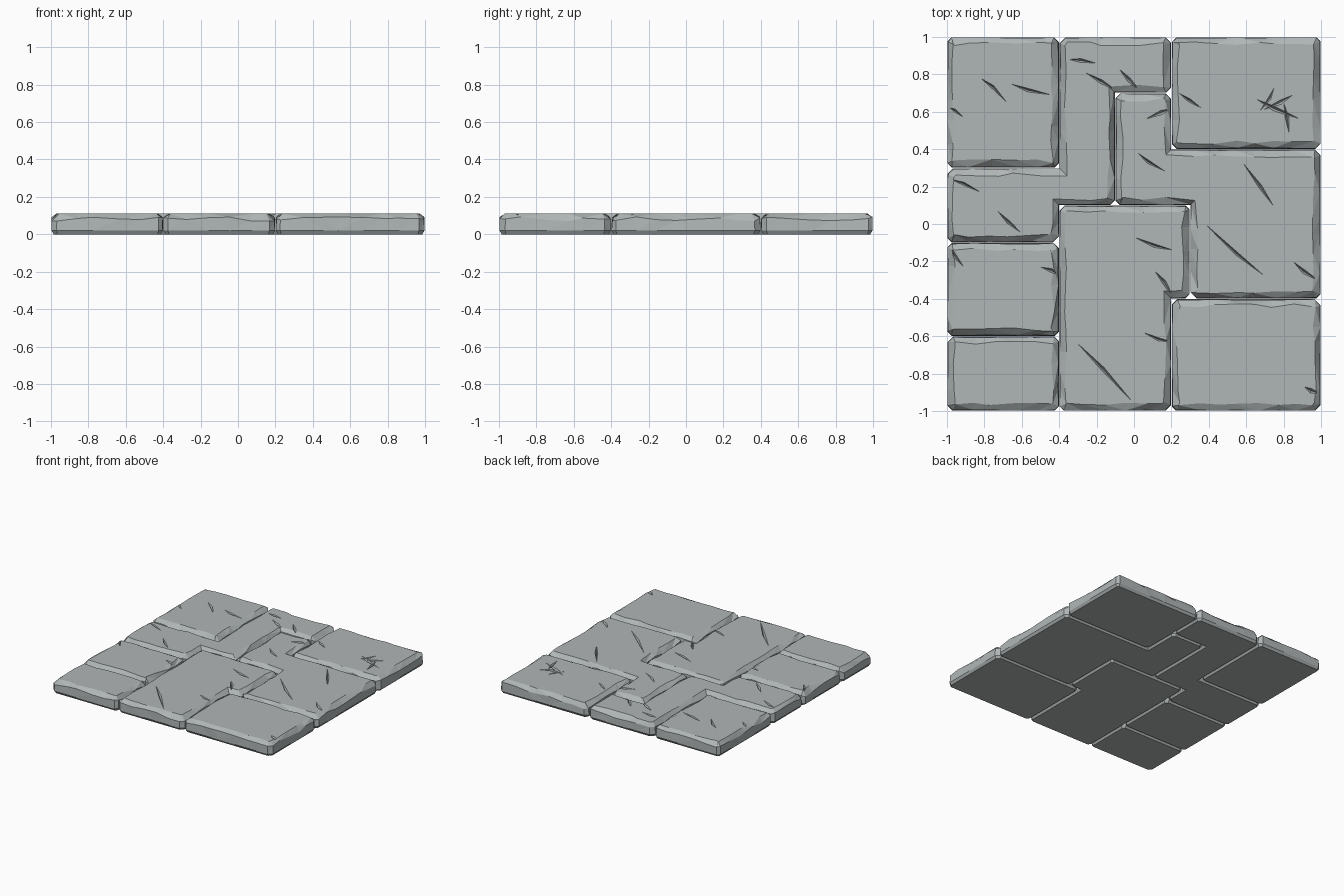
import bpy, bmesh, math, random
from mathutils import Vector

if "Cube" in bpy.data.objects:
    bpy.data.objects.remove(bpy.data.objects["Cube"])

random.seed(4)
TOP = 0.11

stone_mat = bpy.data.materials.new("grey stone")
stone_mat.diffuse_color = (0.434, 0.468, 0.468, 1)
stone_mat.use_nodes = True
stone_mat.node_tree.nodes["Principled BSDF"].inputs["Base Color"].default_value = stone_mat.diffuse_color


def rect(x0, y0, x1, y1):
    return [(x0, y0), (x1, y0), (x1, y1), (x0, y1)]


def turn(a, b, c):
    return (b - a).cross(c - b)


def outline(corners):
    """Counter-clockwise outline: outer corners chamfered, edges split up."""
    p = [Vector(c) for c in corners]
    if sum(p[i - 1].cross(p[i]) for i in range(len(p))) < 0:
        p.reverse()
    cut = []
    for i, b in enumerate(p):
        a, c = p[i - 1], p[(i + 1) % len(p)]
        if turn(a, b, c) > 0:
            r = random.uniform(0.022, 0.034)
            cut += [b + (a - b).normalized() * r, b + (c - b).normalized() * r]
        else:
            cut.append(b)
    pts = []
    for i, a in enumerate(cut):
        b = cut[(i + 1) % len(cut)]
        n = max(1, round((b - a).length / 0.11))
        pts.append(a)
        for k in range(1, n):
            pts.append(a.lerp(b, (k + random.uniform(-0.25, 0.25)) / n))
    return pts


def inset(pts, dists):
    """Move each outline point inward along its mitre."""
    res = []
    for i, b in enumerate(pts):
        d1 = (b - pts[i - 1]).normalized()
        d2 = (pts[(i + 1) % len(pts)] - b).normalized()
        n1, n2 = Vector((-d1.y, d1.x)), Vector((-d2.y, d2.x))
        m = (n1 + n2).normalized()
        res.append(b + m * dists[i] / max(0.5, m.dot(n1)))
    return res


def make_object(name, bm):
    bmesh.ops.recalc_face_normals(bm, faces=bm.faces)
    me = bpy.data.meshes.new(name)
    bm.to_mesh(me)
    bm.free()
    ob = bpy.data.objects.new(name, me)
    bpy.context.collection.objects.link(ob)
    me.materials.append(stone_mat)
    return ob


def crack_cutter(cracks):
    """Slim pointed wedges, one for every crack."""
    bm = bmesh.new()
    for x0, y0, x1, y1 in cracks:
        a, b = Vector((x0, y0, TOP + 0.001)), Vector((x1, y1, TOP + 0.001))
        d = b - a
        w = random.uniform(0.008, 0.013)
        side = Vector((-d.y, d.x, 0)).normalized()
        mid = a.lerp(b, random.uniform(0.4, 0.6)) + side * random.uniform(-0.01, 0.01)
        ring = [bm.verts.new(v) for v in (a, mid - side * w, b, mid + side * w)]
        low = bm.verts.new(mid - Vector((0, 0, 0.022)))
        high = bm.verts.new(mid + Vector((0, 0, 0.03)))
        for i in range(4):
            bm.faces.new((ring[i - 1], ring[i], high))
            bm.faces.new((ring[i], ring[i - 1], low))
    ob = make_object("crack_cutter", bm)
    ob.hide_render = True
    return ob


def slab(name, corners, cracks):
    pts = outline(corners)
    n = len(pts)
    shoulder = [random.uniform(0.068, 0.094) for _ in pts]
    # rings: underside, lower wall, ragged shoulder, flat top
    rings = [(inset(pts, [0.015] * n), [0.0] * n),
             (inset(pts, [0.002] * n), [0.02] * n),
             (inset(pts, [random.uniform(0.002, 0.007) for _ in pts]), shoulder),
             (inset(pts, [random.uniform(0.026, 0.046) for _ in pts]), [TOP] * n)]
    bm = bmesh.new()
    rows = [[bm.verts.new((p.x, p.y, z)) for p, z in zip(ps, zs)] for ps, zs in rings]
    for lo, hi in zip(rows, rows[1:]):
        for i in range(n):
            bm.faces.new((lo[i - 1], lo[i], hi[i], hi[i - 1]))
    caps = [bm.faces.new(rows[0][::-1]), bm.faces.new(rows[-1])]
    bmesh.ops.triangulate(bm, faces=[f for f in bm.faces if f not in caps])
    ob = make_object(name, bm)
    # carve the cracks
    if cracks:
        cutter = crack_cutter(cracks)
        mod = ob.modifiers.new("cracks", 'BOOLEAN')
        mod.operation, mod.solver, mod.object = 'DIFFERENCE', 'EXACT', cutter
        mod.use_self = True
        dg = bpy.context.evaluated_depsgraph_get()
        me = bpy.data.meshes.new_from_object(ob.evaluated_get(dg))
        ob.modifiers.clear()
        ob.data = me
        bpy.data.objects.remove(cutter)
    return ob


# left column
slab("slab_back_left", rect(-1, 0.3, -0.4, 1),
     [(-0.82, 0.78, -0.68, 0.65), (-0.66, 0.75, -0.44, 0.69), (-1.0, 0.63, -0.91, 0.57)])
slab("slab_mid_left", rect(-1, -0.6, -0.4, -0.1),
     [(-0.98, -0.12, -0.91, -0.23), (-0.5, -0.23, -0.39, -0.28)])
slab("slab_front_left", rect(-1, -1, -0.4, -0.6), [])

# right column
slab("slab_back_right", rect(0.2, 0.4, 1, 1),
     [(0.24, 0.7, 0.36, 0.62), (0.67, 0.6, 0.75, 0.73), (0.65, 0.67, 0.89, 0.56),
      (0.69, 0.61, 0.85, 0.69), (0.8, 0.65, 0.83, 0.48)])
slab("slab_front_right", rect(0.2, -1, 1, -0.4), [(0.91, -0.87, 1.0, -0.91)])

# interlocking slabs
slab("slab_zigzag",
     [(-0.4, 1), (0.2, 1), (0.2, 0.7), (-0.1, 0.7), (-0.1, 0.1), (-0.4, 0.1),
      (-0.4, -0.1), (-1, -0.1), (-1, 0.3), (-0.4, 0.3)],
     [(-0.26, 0.81, -0.09, 0.71), (-0.08, 0.83, 0.05, 0.69), (-0.98, 0.24, -0.82, 0.17),
      (-0.73, 0.07, -0.6, -0.05), (-0.35, 0.88, -0.2, 0.86)])
slab("slab_hook",
     [(-0.1, 0.7), (0.2, 0.7), (0.2, 0.4), (1, 0.4), (1, -0.4), (0.3, -0.4),
      (0.3, 0.1), (-0.1, 0.1)],
     [(0.06, 0.56, 0.21, 0.62), (0.02, 0.38, 0.17, 0.28), (0.58, 0.33, 0.75, 0.09),
      (0.37, 0.01, 0.7, -0.28), (0.85, -0.2, 1.0, -0.31)])
slab("slab_centre",
     [(-0.4, 0.1), (0.3, 0.1), (0.3, -0.4), (0.2, -0.4), (0.2, -1), (-0.4, -1)],
     [(0.0, -0.07, 0.21, -0.14), (0.11, -0.25, 0.22, -0.41), (0.05, -0.58, 0.2, -0.63),
      (-0.31, -0.63, 0.0, -0.96)])
